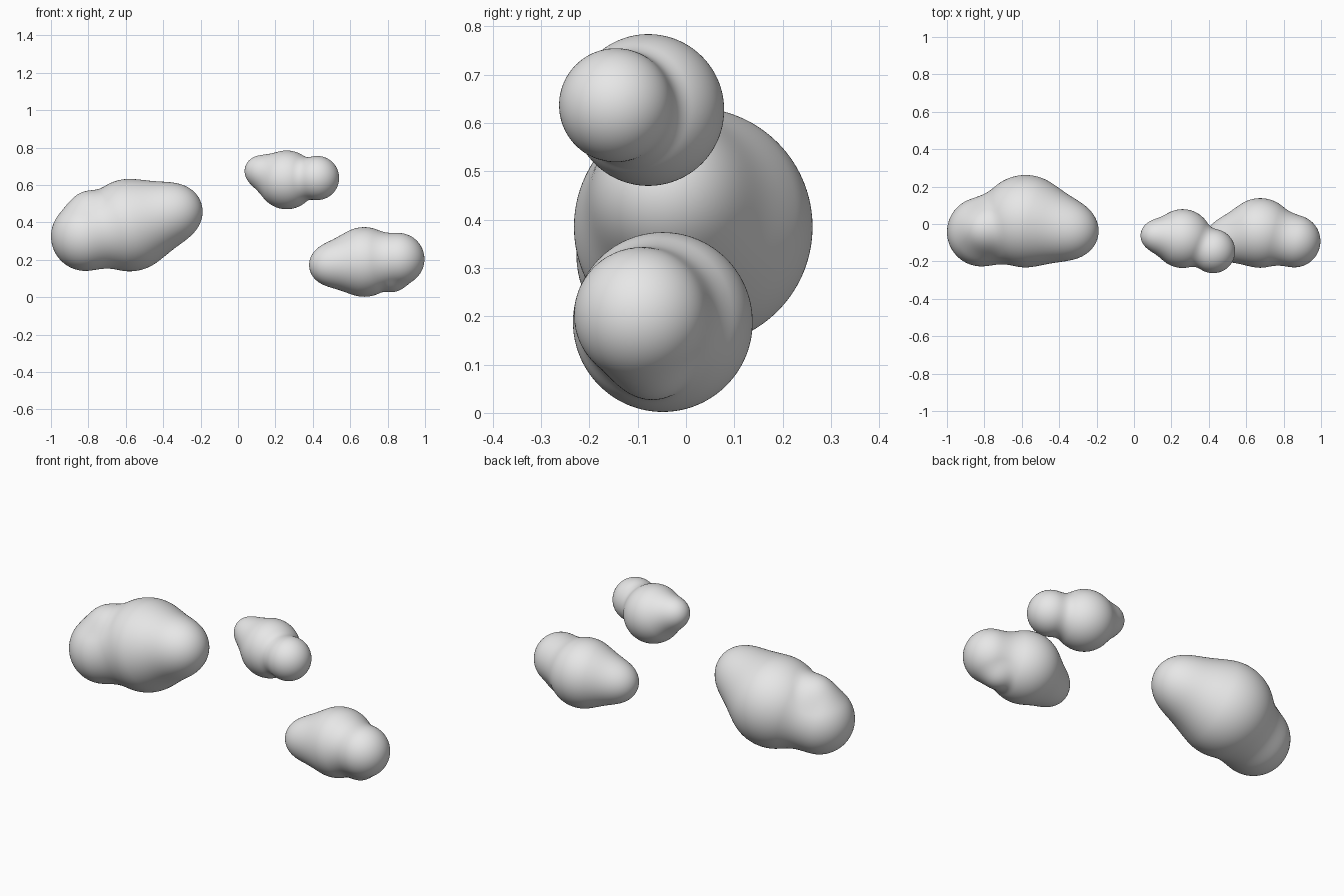
import bpy, bmesh
from mathutils import Vector

if "Cube" in bpy.data.objects:
    bpy.data.objects.remove(bpy.data.objects["Cube"])

# One flat colour for all clouds
grey = bpy.data.materials.new("cloud_grey")
grey.diffuse_color = (0.8, 0.8, 0.8, 1)
grey.use_nodes = True
grey.node_tree.nodes["Principled BSDF"].inputs["Base Color"].default_value = grey.diffuse_color


def blended_distance(p, lobes):
    """Distance to a group of spheres melted softly into each other."""
    d = None
    for c, r, k in lobes:
        e = (p - c).length - r
        if d is None:
            d = e
        else:
            h = max(k - abs(d - e), 0) / k
            d = min(d, e) - h * h * k / 4
    return d


def cloud(name, balls):
    """Push a fine ball outwards from the core to the blended surface."""
    lobes = [(Vector(b[:3]), b[3], b[4]) for b in balls]
    core = lobes[0][0]
    reach = max((c - core).length + r for c, r, k in lobes) + 0.05
    bm = bmesh.new()
    bmesh.ops.create_icosphere(bm, subdivisions=6, radius=1)
    for v in bm.verts:
        ray = v.co.normalized()
        lo, hi = 0.0, reach
        for _ in range(14):
            mid = (lo + hi) / 2
            if blended_distance(core + ray * mid, lobes) < 0:
                lo = mid
            else:
                hi = mid
        v.co = core + ray * (lo + hi) / 2
    # Even out the stretched triangles slightly
    bmesh.ops.smooth_vert(bm, verts=bm.verts[:], factor=0.3,
                          use_axis_x=True, use_axis_y=True, use_axis_z=True)
    for f in bm.faces:
        f.smooth = True
    mesh = bpy.data.meshes.new(name)
    bm.to_mesh(mesh)
    bm.free()
    mesh.materials.append(grey)
    bpy.context.collection.objects.link(bpy.data.objects.new(name, mesh))


# Each lobe: x, y, z, radius, blend width (core lobe first)
cloud("large_cloud", [
    (-0.58, 0.015, 0.385, 0.247, 0.1),
    (-0.815, -0.042, 0.325, 0.185, 0.08),
    (-0.335, -0.037, 0.457, 0.146, 0.15),
    (-0.80, -0.03, 0.467, 0.095, 0.07),
])
cloud("small_cloud", [
    (0.26, -0.078, 0.627, 0.157, 0.05),
    (0.423, -0.145, 0.637, 0.118, 0.04),
    (0.115, -0.062, 0.674, 0.080, 0.07),
])
cloud("medium_cloud", [
    (0.675, -0.048, 0.188, 0.186, 0.07),
    (0.857, -0.092, 0.203, 0.140, 0.06),
    (0.485, -0.085, 0.172, 0.105, 0.11),
    (0.828, -0.07, 0.103, 0.074, 0.04),
])
